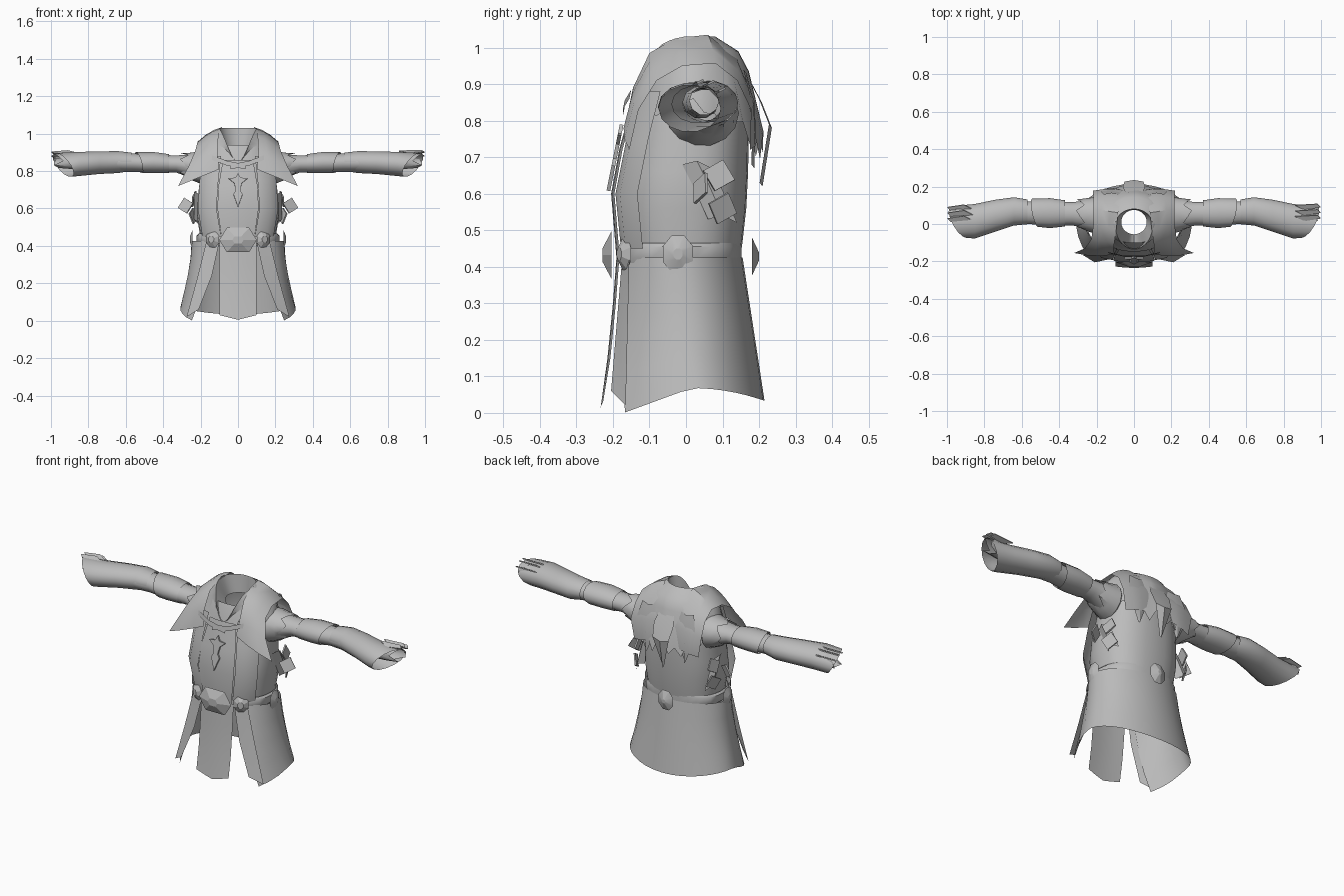
import bpy, bmesh, math
from mathutils import Vector

if bpy.data.objects.get("Cube"):
    bpy.data.objects.remove(bpy.data.objects["Cube"])

cloth = bpy.data.materials.new("grey_cloth")
cloth.use_nodes = True
GREY = (0.5, 0.5, 0.5, 1)
cloth.diffuse_color = GREY
cloth.node_tree.nodes["Principled BSDF"].inputs["Base Color"].default_value = GREY
sin, cos, pi = math.sin, math.cos, math.pi


def finish(name, bm, smooth=40):
    bmesh.ops.recalc_face_normals(bm, faces=bm.faces)
    mesh = bpy.data.meshes.new(name)
    bm.to_mesh(mesh)
    bm.free()
    mesh.materials.append(cloth)
    ob = bpy.data.objects.new(name, mesh)
    bpy.context.collection.objects.link(ob)
    bpy.ops.object.select_all(action='DESELECT')
    ob.select_set(True)
    bpy.context.view_layer.objects.active = ob
    bpy.ops.object.shade_smooth_by_angle(angle=math.radians(smooth))
    return ob


def loft(name, rows, closed=True, smooth=40):
    """Skin a surface through rows of points."""
    bm = bmesh.new()
    grid = [[bm.verts.new(p) for p in row] for row in rows]
    n = len(rows[0])
    for a, b in zip(grid, grid[1:]):
        for i in range(n if closed else n - 1):
            j = (i + 1) % n
            bm.faces.new((a[i], a[j], b[j], b[i]))
    return finish(name, bm, smooth)


def plate(name, points, thick, centre, normal, spin=0, taper=1):
    """Flat outline extruded along its normal; outline y points up."""
    bm = bmesh.new()
    up = Vector((0, 0, 1))
    n = Vector(normal).normalized()
    right = up.cross(n).normalized()
    up = n.cross(right)
    c, s = cos(spin), sin(spin)

    def place(p, h, k):
        x, y = p[0] * k, p[1] * k
        return Vector(centre) + right * (x * c - y * s) + up * (x * s + y * c) + n * h
    low = [bm.verts.new(place(p, -thick / 2, 1)) for p in points]
    top = [bm.verts.new(place(p, thick / 2, taper)) for p in points]
    bm.faces.new(low[::-1])
    bm.faces.new(top)
    for i in range(len(points)):
        j = (i + 1) % len(points)
        bm.faces.new((low[i], low[j], top[j], top[i]))
    return finish(name, bm, 20)


def polygon(n, rx, ry):
    return [(rx * cos(2 * pi * (i + .5) / n), ry * sin(2 * pi * (i + .5) / n)) for i in range(n)]


def oval(z, rx, front, back, n=28):
    """Horizontal ring running from the front edge to the back edge."""
    cy, ry = (front + back) / 2, (back - front) / 2
    ring = []
    for i in range(n):
        a = 2 * pi * i / n
        sx, sy = sin(a), -cos(a)
        ring.append((rx * math.copysign(abs(sx) ** .85, sx), cy + ry * math.copysign(abs(sy) ** .85, sy), z))
    return ring


# Body of the tunic
loft("tunic_body", [oval(*r) for r in (
    (.4, .205, -.165, .145), (.47, .205, -.17, .155), (.56, .22, -.185, .165), (.66, .215, -.175, .17),
    (.78, .2, -.15, .172), (.88, .19, -.125, .165), (.94, .16, -.1, .14))])

# Skirt wrapping round the back and open at the front
rows = []
for t in (0, .25, .5, .75, 1):
    row = []
    gap = .5 + .42 * t
    for i in range(25):
        a = gap + (2 * pi - 2 * gap) * i / 24
        rx, cy, ry = .248 + .062 * t ** 1.6, -.01 + .025 * t, .165 + .035 * t
        frontness = max(0, cos(a))
        hem = .068 - .11 * frontness - .035 * max(0, -cos(a)) ** 2
        row.append((rx * sin(a), cy - ry * cos(a) - .1 * t * frontness, .425 + (hem - .425) * t))
    rows.append(row)
loft("skirt", rows, closed=False)

# Long front panels
xs = (-.1, -.05, 0, .05, .1)
loft("front_skirt_panel", [[(x, y + .8 * x * x, z + (0 if z > .1 else .25 * abs(x))) for x in xs]
                           for z, y in ((.43, -.19), (.3, -.2), (.15, -.215), (.005, -.235))], closed=False)
loft("front_chest_panel", [[(x * w, y + .9 * x * x, z) for x in xs]
                           for z, y, w in ((.42, -.19, .85), (.6, -.205, 1.1), (.72, -.183, 1.05), (.86, -.145, .8))],
     closed=False)

# Collar lining and under-cape with a V neck and a ragged hem
N = 40
inner, neck, edge, brim, hem = [], [], [], [], []
for i in range(N):
    a = 2 * pi * i / N
    sx, f = sin(a), cos(a)
    v = max(0, f)
    drop = v ** 4
    rag = (0, .045, .02, .06, .01)[i % 5]
    back = max(0, -f)
    inner.append((.068 * sx, .01 - .065 * f, .93 - .08 * drop))
    neck.append((.1 * sx, -.005 - (.13 if f > 0 else .085) * f, 1.03 - .03 * v - .15 * drop))
    edge.append((.155 * sx, .015 - .128 * f, .99 - .02 * v - .11 * drop))
    brim.append((.2 * sx, .02 - .152 * f, .935 - .02 * v - .075 * drop))
    hem.append((.225 * sx, .02 - .172 * f + .02 * back, .86 - .05 * v - .09 * back - rag * (.4 + back)))
loft("collar_and_cape", [inner, neck, edge, brim, hem], smooth=35)

# Pointed flaps hanging on the back
for x, tip, out in ((-.12, .68, .19), (0, .63, .235), (.12, .68, .19)):
    loft("back_flap", [[(x - w, y - .008, z), (x, y, z - .01), (x + w, y - .008, z)] for w, y, z in (
        (.04, .165, .94), (.06, (.18 + out) / 2, .86), (.05, out, .79), (.004, .5 * out + .092, tip))],
         closed=False, smooth=20)

for s, side in ((1, "left"), (-1, "right")):
    # Shoulder mantle arching over the arm from a low front point to the back
    near = ((.1, -.162, .81), (.11, -.145, .89), (.105, -.1, .985), (.095, -.03, 1.025),
            (.085, .06, 1.035), (.07, .14, .97), (.06, .182, .86), (.06, .185, .75))
    far = ((.32, -.155, .72), (.262, -.13, .83), (.228, -.08, .91), (.218, -.01, .95),
           (.216, .08, .957), (.216, .14, .91), (.22, .178, .83), (.2, .175, .72))
    arches = []
    for u in (0, .33, .67, 1):
        bulge = .05 * u * (1 - u)
        arch = []
        for k, (p, q) in enumerate(zip(near, far)):
            x, y, z = Vector(p).lerp(Vector(q), u)
            high = sin(pi * k / 7)
            arch.append((s * x, y + bulge * (1 - high) * (-1 if y < 0 else 1), z + bulge * high))
        arches.append(arch)
    loft(side + "_shoulder_mantle", arches, closed=False)
    # Chest panels, skirt strips and crossed collar strips
    loft(side + "_chest_panel", [[(s * x0, y, z), (s * (x0 + .06), y + .012, z), (s * (x0 + .1), y + .06, z)]
                                 for z, y, x0 in ((.45, -.178, .09), (.6, -.193, .115), (.75, -.163, .105), (.88, -.13, .09))],
         closed=False)
    loft(side + "_skirt_strip", [[(s * a, -.175 - t * .03, .42 - t * .36), (s * b, -.155 - t * .01, .42 - t * .4)]
                                 for t, a, b in ((0, .1, .17), (.5, .14, .22), (1, .21, .275))], closed=False)
    loft(side + "_collar_strip", [[(s * x, y, z), (s * x, y - .005, z - .025)] for x, y, z in (
        (.14, -.15, .885), (.06, -.168, .855), (-.04, -.168, .835))], closed=False)

# Pendant
star = [(0, .045), (.013, .02), (.05, .015), (.02, -.01), (.012, -.05), (.025, -.07), (0, -.14),
        (-.025, -.07), (-.012, -.05), (-.02, -.01), (-.05, .015), (-.013, .02)]
plate("pendant", star, .01, (0, -.185, .745), (0, -1, .2))

# Belt, buckle and studs
loft("belt", [oval(z, rx, -.178, .152) for z, rx in ((.41, .215), (.425, .222), (.455, .222), (.465, .212))])
hexagon = [(.1, 0), (.06, .065), (-.06, .065), (-.1, 0), (-.06, -.065), (.06, -.065)]
plate("buckle", hexagon, .024, (0, -.216, .432), (0, -1, 0), taper=.3)
plate("back_stud", polygon(8, .05, .058), .02, (0, .19, .428), (0, 1, 0), taper=.2)
for s in (1, -1):
    plate("front_stud", polygon(8, .042, .048), .018, (s * .14, -.175, .435), (s * .45, -1, 0), taper=.4)
    plate("side_stud", polygon(8, .045, .055), .014, (s * .25, -.022, .435), (s, 0, 0), taper=.3)

# Side straps with square tags
tag = [(.032, .032), (-.032, .032), (-.032, -.032), (.032, -.032)]
for s in (1, -1):
    for x, y, z, n in ((.28, .04, .615, (s * .5, -1, .3)), (.235, .09, .65, (s, .2, .2)), (.24, .1, .56, (s, .5, -.2))):
        plate("side_tag", tag, .008, (s * x, y, z), n, s * .5)
    loft("side_strap", [[(s * .215, y - .04, z), (s * .235, y, z + .01), (s * .215, y + .04, z - .01)]
                        for y, z in ((.03, .68), (.06, .62), (.1, .53))], closed=False)


def sleeve(name, s, sections, slant=0, ragged=0, n=14):
    rows = []
    for k, (x, cy, cz, ry, rz) in enumerate(sections):
        row = []
        last = k == len(sections) - 1
        for i in range(n):
            a = 2 * pi * i / n
            dx = (slant * (cos(a) + sin(a)) * .5 - ragged * (i % 3)) if last else 0
            row.append((s * (x + dx), cy + ry * cos(a), cz + rz * sin(a)))
        rows.append(row)
    return loft(name, rows, smooth=45)


# Arms: inner sleeve, torn shoulder cuff, elbow wrap and flared forearm
for s, side in ((1, "left"), (-1, "right")):
    sleeve(side + "_sleeve", s, ((.19, .045, .825, .09, .085), (.25, .05, .825, .075, .065), (.33, .055, .838, .062, .047),
                                 (.45, .055, .84, .065, .048), (.56, .06, .845, .06, .05), (.66, .06, .845, .07, .05),
                                 (.8, .03, .845, .07, .052)))
    sleeve(side + "_shoulder_cuff", s, ((.2, .045, .82, .1, .09), (.25, .05, .825, .088, .075), (.31, .055, .838, .076, .06)),
           ragged=.022)
    sleeve(side + "_elbow_wrap", s, ((.37, .057, .84, .07, .052), (.45, .058, .845, .08, .058), (.53, .06, .845, .075, .058)),
           slant=.03)
    sleeve(side + "_flared_forearm", s, ((.57, .065, .85, .066, .05), (.64, .068, .848, .075, .06), (.74, .045, .845, .085, .062),
                                         (.85, .015, .838, .092, .066), (.935, .01, .833, .085, .065)), slant=.08)
    # Inner cuff lining and torn strips at the wrist
    sleeve(side + "_inner_cuff", s, ((.78, .04, .85, .05, .045), (.9, .045, .85, .045, .04), (.985, .05, .855, .04, .04)),
           ragged=.025, n=10)
    for y, z in ((.03, .902), (.06, .9), (.09, .88)):
        plate(side + "_wrist_shred", [(-.07, .012), (.05, .02), (.068, 0), (-.02, -.015)], .006,
              (s * .93, y, z), (0, -.5, 1), 0 if s > 0 else pi)
